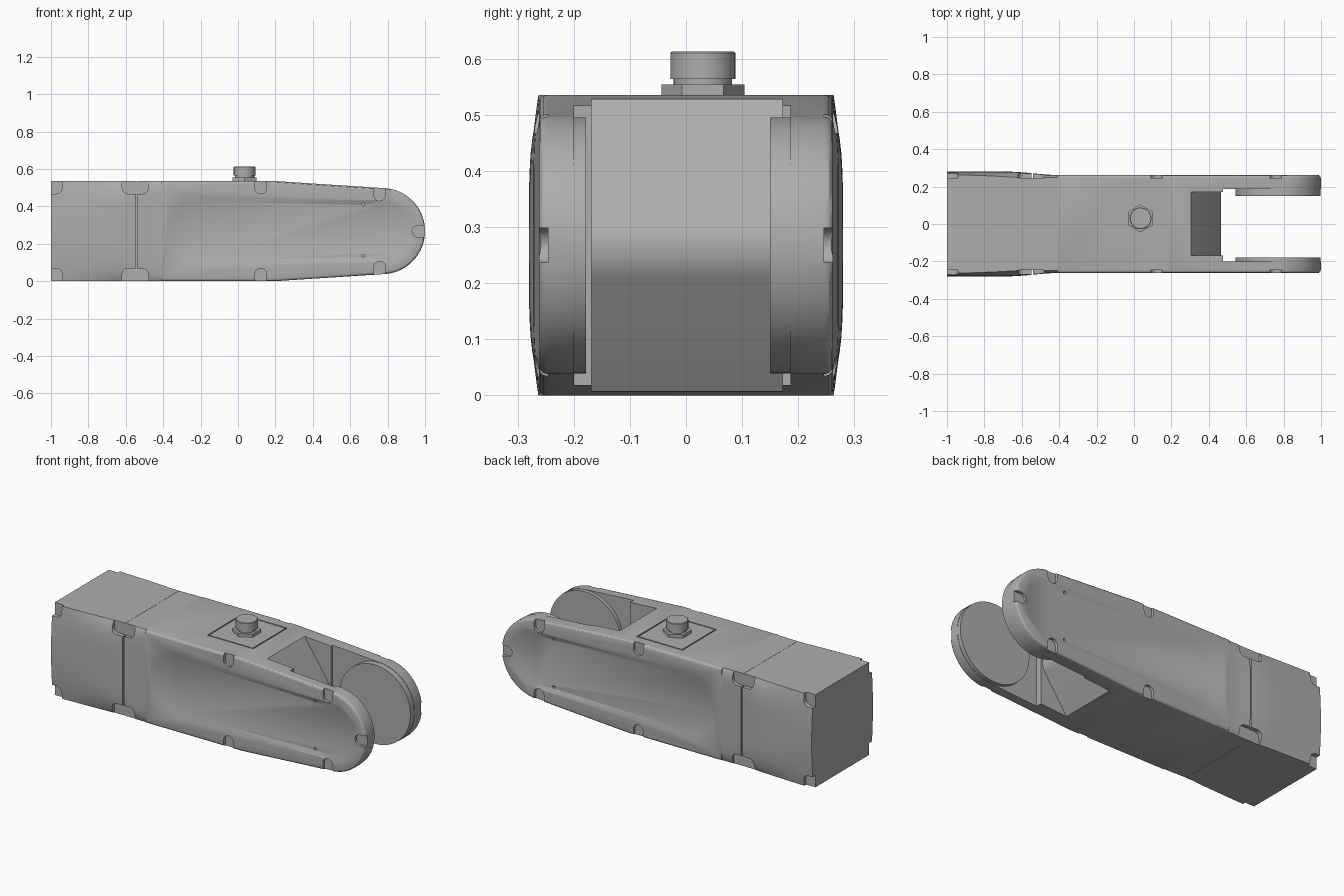
import bpy, bmesh, math
from math import sin, cos, pi, radians

if "Cube" in bpy.data.objects:
    bpy.data.objects.remove(bpy.data.objects["Cube"], do_unlink=True)

GREY = bpy.data.materials.new("satin_grey")
GREY.use_nodes = True
GREY.diffuse_color = (0.42, 0.42, 0.42, 1)
GREY.node_tree.nodes["Principled BSDF"].inputs["Base Color"].default_value = (0.42, 0.42, 0.42, 1)

H = 0.535          # body height
MID = H / 2
SIDE = 0.262       # half width of the arm
END = (0.77, MID)  # centre of the rounded tip


def finish(name, bm):
    bmesh.ops.recalc_face_normals(bm, faces=bm.faces)
    mesh = bpy.data.meshes.new(name)
    bm.to_mesh(mesh)
    bm.free()
    mesh.materials.append(GREY)
    ob = bpy.data.objects.new(name, mesh)
    bpy.context.collection.objects.link(ob)
    return ob


def select(ob):
    bpy.ops.object.select_all(action='DESELECT')
    ob.select_set(True)
    bpy.context.view_layer.objects.active = ob


def smooth(ob):
    select(ob)
    bpy.ops.object.shade_smooth_by_angle(angle=radians(30))


def circle(x, z, r, y, n=32):
    return [(x + r * cos(2 * pi * i / n), y, z + r * sin(2 * pi * i / n)) for i in range(n)]


def hull(bm, points):
    """Add the convex solid around the points."""
    verts = [bm.verts.new(p) for p in points]
    res = bmesh.ops.convex_hull(bm, input=verts)
    junk = {v for v in res["geom_interior"] + res["geom_unused"] if isinstance(v, bmesh.types.BMVert)}
    bmesh.ops.delete(bm, geom=list(junk), context='VERTS')


def box(bm, x0, x1, y0, y1, z0, z1):
    hull(bm, [(x, y, z) for x in (x0, x1) for y in (y0, y1) for z in (z0, z1)])


def prism(bm, outline, y0, y1):
    """Extrude an XZ outline along y."""
    face = bm.faces.new([bm.verts.new((x, y0, z)) for x, z in outline])
    res = bmesh.ops.extrude_face_region(bm, geom=[face])
    verts = [g for g in res["geom"] if isinstance(g, bmesh.types.BMVert)]
    bmesh.ops.translate(bm, verts=verts, vec=(0, y1 - y0, 0))


def cut(targets, bm):
    cutter = finish("cutter", bm)
    cutter.hide_render = True
    for ob in targets:
        mod = ob.modifiers.new("cut", 'BOOLEAN')
        mod.operation = 'DIFFERENCE'
        mod.object = cutter
        mod.solver = 'EXACT'
        mod.use_self = True
        select(ob)
        bpy.ops.object.modifier_apply(modifier=mod.name)
    bpy.data.objects.remove(cutter, do_unlink=True)


# Forked arm: tapered outline with a round tip and softened side edges
arc = [(END[0] + 0.23 * cos(a), END[1] + 0.23 * sin(a))
       for a in (radians(-87 + 174 * i / 40) for i in range(41))]
bm = bmesh.new()
prism(bm, [(-0.41, 0), (0.2, 0)] + arc + [(0.2, H), (-0.41, H)], -SIDE, SIDE)
rim = [e for e in bm.edges if abs(e.verts[0].co.y - e.verts[1].co.y) < 1e-5
       and e.verts[0].co.x + e.verts[1].co.x > -0.8]
bmesh.ops.bevel(bm, geom=rim, offset=0.014, segments=3, profile=0.5, affect='EDGES')
arm = finish("forked_arm", bm)


# Flared housing: bulging side walls that flatten towards the arm
def ease(x):
    t = min(max((x + 0.68) / 0.28, 0), 1)
    return t * t * (3 - 2 * t)


def housing(name, x0, x1, steps):
    bm = bmesh.new()
    rings = []
    for i in range(steps + 1):
        x = x0 + (x1 - x0) * i / steps
        middle = 0.28 - 0.018 * ease(x)
        corner = 0.264 - 0.016 * min((x + 1) / 0.4, 1) ** 1.5
        power = 2 + 3 * (x + 1) / 0.4 + 4 * ease(x)
        half = []
        for k in range(29):
            t = -cos(pi * k / 28)
            half.append((corner + (middle - corner) * (1 - abs(t) ** power), MID * (1 + t)))
        loop = half + [(-y, z) for y, z in reversed(half)]
        rings.append([bm.verts.new((x, y, z)) for y, z in loop])
    for a, b in zip(rings, rings[1:]):
        for k in range(len(a)):
            j = (k + 1) % len(a)
            bm.faces.new((a[k], a[j], b[j], b[k]))
    bm.faces.new(rings[0])
    bm.faces.new(rings[-1])
    return finish(name, bm)


tail = housing("tail_housing", -1, -0.549, 14)
collar = housing("collar", -0.541, -0.39, 8)

# Recessed seam between tail and collar
bm = bmesh.new()
box(bm, -0.56, -0.53, -0.246, 0.246, 0.001, H - 0.001)
seam = finish("seam_core", bm)

# Fork slot with a wedge shaped back wall
bm = bmesh.new()
prism(bm, [(0.188, 0.7), (0.447, 0.32), (0.46, 0.295), (0.465, MID), (0.46, 0.235),
           (0.447, 0.21), (0.188, -0.16), (1.2, -0.16), (1.2, 0.7)], -0.168, 0.172)
cut([arm], bm)
bm = bmesh.new()
box(bm, 0.475, 1.2, -0.2, 0.186, -0.1, 0.7)
cut([arm], bm)

# Side panels: shallow recessed pill with sloping walls, and two pin holes
bm = bmesh.new()
for s in (-1, 1):
    pts = []
    for y, inset in ((SIDE - 0.011, 0.028), (SIDE + 0.002, -0.004)):
        pts += circle(-0.19, MID, 0.187 - inset, s * y, 48)
        pts += circle(0.775, MID, 0.165 - inset, s * y, 48)
    hull(bm, pts)
cut([arm], bm)
bm = bmesh.new()
for s in (-1, 1):
    for z in (0.41, 0.135):
        hull(bm, circle(0.67, z, 0.008, s * 0.24, 12) + circle(0.67, z, 0.008, s * 0.27, 12))
cut([arm], bm)


# Screw notches, open towards the outer edge
def notch(bm, s, x, z, dx, dz, span=0.0):
    pts = []
    for y in (0.246, 0.32):
        for ox, oz in ((0, 0), (dx, dz), (span, 0), (span + dx, dz)):
            pts += circle(x + ox, z + oz, 0.031, s * y, 24)
    hull(bm, pts)


for targets, spots in (((tail, collar), ((-0.972, 0.03, -0.06), (-0.588, 0.03, 0.077))),
                       ((arm,), ((0.122, 0.03, 0), (0.757, 0.068, 0)))):
    bm = bmesh.new()
    for s in (-1, 1):
        for x, inset, span in spots:
            notch(bm, s, x, H - inset - 0.007, 0, 0.1, span)
            notch(bm, s, x, inset + 0.007, 0, -0.1, span)
        if arm in targets:
            notch(bm, s, 0.962, MID, 0.1, 0)
    cut(targets, bm)

# Cover plate set into the top
bm = bmesh.new()
box(bm, -0.112, 0.182, -0.122, 0.192, H - 0.006, H + 0.1)
cut([arm], bm)
bm = bmesh.new()
box(bm, -0.105, 0.175, -0.115, 0.185, H - 0.01, H)
finish("cover_plate", bm)

# Round bearing pads on the inner faces of the fork
for name, y0, y1 in (("left_pad", 0.15, 0.2), ("right_pad", -0.21, -0.178)):
    bm = bmesh.new()
    hull(bm, circle(*END, 0.228, y0, 80) + circle(*END, 0.228, y1, 80))
    smooth(finish(name, bm))


# Connector: hexagonal nut, neck and cap
def post(name, r, z0, z1, n, chamfer=0.0):
    bm = bmesh.new()
    pts = []
    for z, q in ((z0, r), (z1 - chamfer, r), (z1, r - chamfer)):
        pts += [(0.035 + q * sin(2 * pi * i / n), 0.03 + q * cos(2 * pi * i / n), z) for i in range(n)]
    hull(bm, pts if chamfer else pts[:n] + pts[2 * n:])
    smooth(finish(name, bm))


post("connector_nut", 0.074, H - 0.005, 0.554, 6)
post("connector_neck", 0.052, 0.55, 0.57, 40)
post("connector_cap", 0.058, 0.564, 0.613, 40, 0.003)

for ob in (arm, tail, collar):
    smooth(ob)
